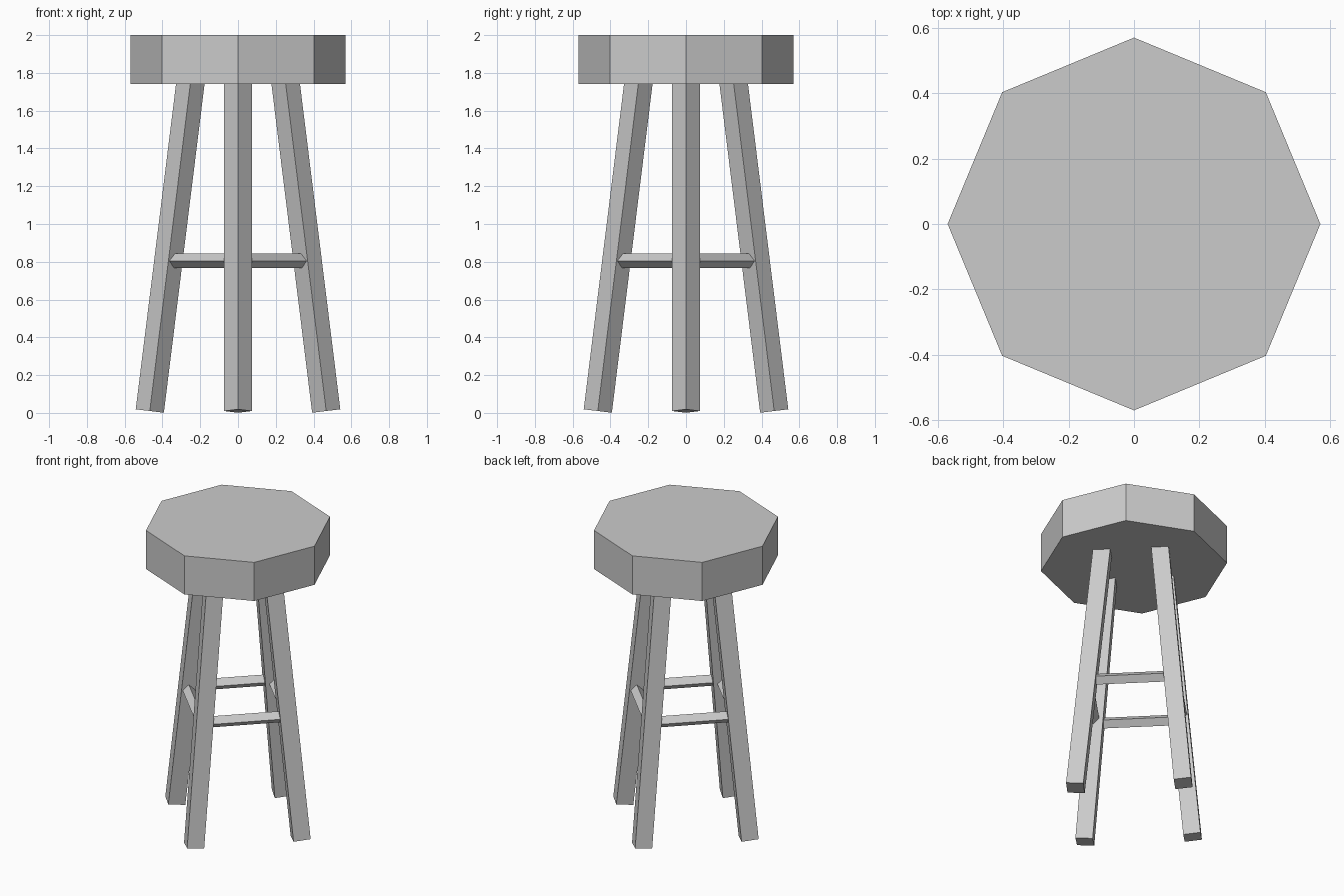
import bpy
import math
from mathutils import Vector, Matrix

if "Cube" in bpy.data.objects:
    bpy.data.objects.remove(bpy.data.objects["Cube"])


def bar(name, start, end, half_diagonal):
    """Bar with a square section standing on its corner."""
    start, end = Vector(start), Vector(end)
    axis = (end - start).normalized()
    side = axis.cross(Vector((0, 0, 1))).normalized()
    up = side.cross(axis)
    rot = Matrix((side, up, axis)).transposed().to_4x4()
    bpy.ops.mesh.primitive_cylinder_add(vertices=4, radius=half_diagonal,
                                        depth=(end - start).length)
    ob = bpy.context.object
    ob.name = name
    ob.matrix_world = Matrix.Translation((start + end) / 2) @ rot
    return ob


# Octagonal seat with corners on the axes
bpy.ops.mesh.primitive_cylinder_add(vertices=8, radius=0.57, depth=0.26,
                                    location=(0, 0, 1.87))
bpy.context.object.name = "seat"

sides = ["right", "back", "left", "front"]
for i, side in enumerate(sides):
    a = i * math.pi / 2
    b = a + math.pi / 2
    d = Vector((math.cos(a), math.sin(a), 0))
    e = Vector((math.cos(b), math.sin(b), 0))

    # Splayed leg, top end set just into the seat
    bar(side + "_leg", d * 0.467 + Vector((0, 0, 0.01)),
        d * 0.249 + Vector((0, 0, 1.77)), 0.075)

    # Rung to the next leg, ends buried in the legs
    z = Vector((0, 0, 0.805))
    p, q = d * 0.38 + z, e * 0.38 + z
    bar(side + "_to_" + sides[(i + 1) % 4] + "_rung",
        p.lerp(q, 0.05), p.lerp(q, 0.95), 0.0375)
